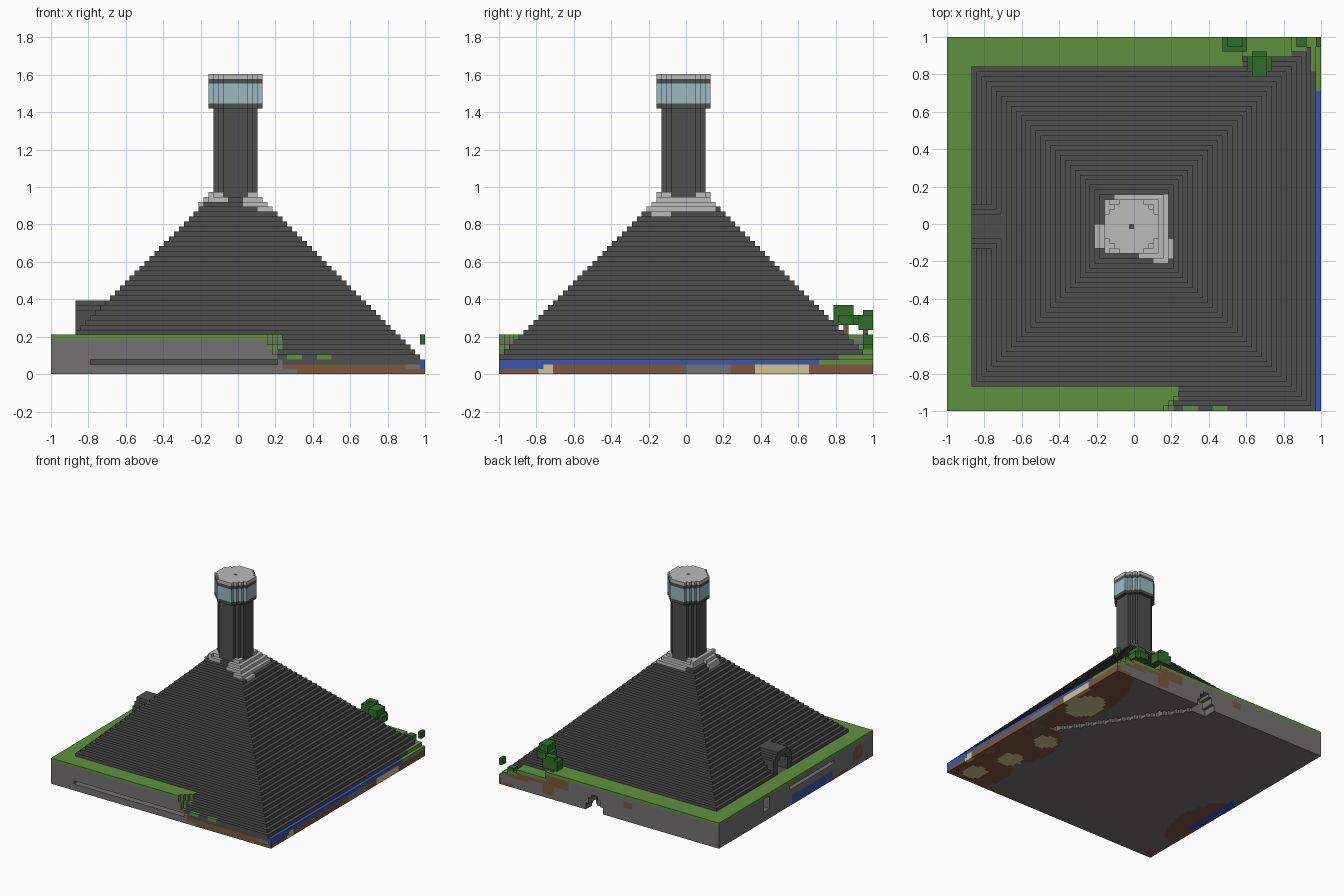
import bpy, bmesh
from mathutils import Vector

cube = bpy.data.objects.get("Cube")
if cube:
    bpy.data.objects.remove(cube, do_unlink=True)

N = 76             # blocks along each side of the plot
V = 2 / N          # block size
C = 37             # block column at the centre of the mountain

PALETTE = {
    "dark_stone": "4e4e4e", "stone": "757171", "grass": "5f9040",
    "leaf_green": "2f6d2a", "water_blue": "3a56b2", "pale_glass": "9bb9c1",
    "light_stone": "babcbc", "earth_brown": "7d573c", "sand": "d2c294",
}


def make_material(name, code):
    rgb = [int(code[n:n + 2], 16) / 255 for n in (0, 2, 4)]
    linear = [((c + 0.055) / 1.055) ** 2.4 for c in rgb] + [1]
    mat = bpy.data.materials.new(name)
    mat.use_nodes = True
    mat.diffuse_color = linear
    bsdf = mat.node_tree.nodes["Principled BSDF"]
    bsdf.inputs["Base Color"].default_value = linear
    bsdf.inputs["Roughness"].default_value = 0.9
    return mat


MATS = {name: make_material(name, code) for name, code in PALETTE.items()}
blocks = {}        # (i, j, k) -> (part, colour)


def fill(part, colour, xs, ys, zs, rule=lambda x, y, k: True):
    """Fill inclusive block ranges; the rule sees offsets from the centre."""
    for i in range(xs[0], xs[1] + 1):
        for j in range(ys[0], ys[1] + 1):
            for k in range(zs[0], zs[1] + 1):
                if rule(i - C, j - C, k):
                    blocks[i, j, k] = (part, colour)


def carve(xs, ys, zs, rule=lambda x, y, k: True):
    for i in range(xs[0], xs[1] + 1):
        for j in range(ys[0], ys[1] + 1):
            for k in range(zs[0], zs[1] + 1):
                if rule(i - C, j - C, k):
                    blocks.pop((i, j, k), None)


def paint(colour, xs, ys, zs, rule=lambda x, y, k: True):
    for i in range(xs[0], xs[1] + 1):
        for j in range(ys[0], ys[1] + 1):
            for k in range(zs[0], zs[1] + 1):
                if (i, j, k) in blocks and rule(i - C, j - C, k):
                    blocks[i, j, k] = (blocks[i, j, k][0], colour)


def disc(diameter):
    return lambda x, y, k: x * x + y * y <= diameter * diameter / 4


def ellipse(cx, cy, rx, ry):
    """Rule for an oval patch, given in plot units."""
    def rule(x, y, k):
        px, py = (x + C + 0.5) * V - 1, (y + C + 0.5) * V - 1
        return ((px - cx) / rx) ** 2 + ((py - cy) / ry) ** 2 <= 1
    return rule


FULL = (0, N - 1)

# Stepped mountain
fill("mountain", "dark_stone", FULL, FULL, (3, 36),
     lambda x, y, k: max(abs(x), abs(y)) <= 40 - k)

# Light rubble around the foot of the tower
def rubble(x, y, k):
    reach = 5
    if x > 0 and -6 <= y <= -3:
        reach = 8
    elif (x > 4 and y < 7) or (x < -4 and -4 <= y <= 0):
        reach = 7
    elif y > 4 and x > -4:
        reach = 6
    if y < -3 and abs(x) <= 1:
        reach = 0
    d = max(abs(x), abs(y))
    return d <= reach and 40 - k <= d <= 40 - k + (x < -4)


fill("tower_rubble", "light_stone", (C - 9, C + 9), (C - 9, C + 9), (32, 36), rubble)

# Tower shaft and wider lookout room
for part, colour, diameter, levels in (
        ("tower_shaft", "dark_stone", 9, (36, 53)),
        ("lookout_floor", "dark_stone", 11, (54, 54)),
        ("lookout_glass", "pale_glass", 11, (55, 58)),
        ("lookout_lintel", "dark_stone", 11, (59, 59)),
        ("lookout_roof", "light_stone", 11, (60, 60))):
    fill(part, colour, (C - 5, C + 5), (C - 5, C + 5), levels, disc(diameter))
paint("dark_stone", (C, C), (C, C), (60, 60))

# Arched entrance on the right flank
fill("entrance", "dark_stone", (5, 13), (C - 4, C + 4), (8, 14),
     lambda x, y, k: abs(y) <= min(4, 16 - k))
carve((5, 10), (C - 2, C + 2), (8, 12), lambda x, y, k: abs(y) <= min(2, 13 - k))


# Ground, high behind and to the right, falling to the waterside
def ground_height(i, j):
    if i == N - 1:
        return 3
    if i < 5:
        return 8
    if j >= 69:
        return 8 if i < 60 else 6 if i < 70 else 5 if i < 73 else 4
    if j < 5:
        return max(3, 8 - 2 * max(0, int(i - 43 - 0.7 * j)))
    return 3


for i in range(N):
    for j in range(N):
        top = ground_height(i, j)
        fill("ground", "stone", (i, i), (j, j), (0, top - 1))
        if top > 3:
            fill("ground", "grass", (i, i), (j, j), (top - 1, top - 1))
fill("ground", "grass", (48, 50), (0, 0), (3, 3))
fill("ground", "grass", (54, 56), (0, 0), (3, 3))

# Earth, sand and stone showing on the cut sides
paint("earth_brown", (47, 75), (0, 0), (0, 1))
paint("dark_stone", (47, 74), (0, 0), (2, 2))
paint("stone", (45, 49), (0, 0), (0, 0))
paint("stone", (72, 74), (0, 0), (1, 1))
paint("earth_brown", (75, 75), FULL, (0, 1))
paint("stone", (75, 75), (38, 46), (0, 1))
paint("sand", (75, 75), (52, 62), (0, 1))
paint("sand", (75, 75), (8, 10), (0, 1))
paint("water_blue", (75, 75), (0, 8), (1, 1))
paint("water_blue", (75, 75), (0, 64), (2, 2))
paint("grass", (75, 75), (65, 75), (2, 2))
paint("earth_brown", (52, 75), (75, 75), (1, 6),
      lambda x, y, k: k >= (1 if 20 <= x <= 23 else 4 - (x > 28)) and k < ground_height(x + C, 75) - 1)
paint("earth_brown", (30, 32), (75, 75), (4, 5))
paint("earth_brown", (0, 0), (5, 9), (2, 5), lambda x, y, k: abs(y + 30) + abs(k - 3) < 4)

# Patches on the underside
for cx, cy, rx, ry in ((0.92, 0.5, 0.24, 0.5), (0.8, -0.3, 0.22, 0.3), (0.85, -0.8, 0.25, 0.25),
                       (-0.95, -0.35, 0.18, 0.35), (-1, -1, 0.1, 0.1)):
    paint("earth_brown", (0, 74), (1, 75), (0, 0), ellipse(cx, cy, rx, ry))
for cx, cy, rx, ry in ((0.84, 0.43, 0.13, 0.17), (0.73, -0.17, 0.09, 0.09),
                       (0.76, -0.54, 0.09, 0.09), (0.84, -0.86, 0.09, 0.09)):
    paint("sand", (0, 74), (1, 75), (0, 0), ellipse(cx, cy, rx, ry))

# Pool and openings in the right side
paint("water_blue", (0, 2), (20, 39), (0, 2))
carve((0, 1), (19, 40), (5, 5))
carve((0, 4), (51, 53), (3, 6))

# Long slot in the front wall
carve((8, 45), (0, 1), (2, 2))
paint("dark_stone", (8, 45), (2, 2), (2, 2))

# Cave mouth at the back and the tunnel running under the plot
carve((40, 45), (72, 75), (0, 4), lambda x, y, k: abs(x - 5.5) <= 3 - k // 2)
carve((40, 72), (38, 75), (0, 1),
      lambda x, y, k: abs(x - 6 - (38 - y) * 0.68) <= 1.2)

# Trees at the back
fill("tree_trunk", "earth_brown", (63, 63), (70, 70), (6, 10))
fill("tree_leaves", "leaf_green", (61, 65), (68, 72), (10, 11),
     lambda x, y, k: abs(x - 26) + abs(y - 33) < 4)
fill("tree_leaves", "leaf_green", (62, 64), (68, 71), (12, 13))
fill("small_tree_trunk", "earth_brown", (58, 58), (74, 74), (8, 9))
fill("small_tree_leaves", "leaf_green", (56, 60), (73, 75), (9, 11))
fill("small_tree_leaves", "leaf_green", (57, 59), (74, 75), (12, 12))
fill("corner_leaves", "leaf_green", (75, 75), (74, 75), (6, 7))
fill("corner_bush", "leaf_green", (71, 72), (74, 75), (5, 5))


# Turn every part into a mesh of its exposed block faces
SIDES = [(axis, sign) for axis in range(3) for sign in (0, 1)]


def build_part(part):
    colours = list(PALETTE)
    bm = bmesh.new()
    verts = {}

    def corner(p):
        if p not in verts:
            verts[p] = bm.verts.new(Vector(p) * V - Vector((1, 1, 0)))
        return verts[p]

    for cell, (owner, colour) in blocks.items():
        if owner != part:
            continue
        for axis, sign in SIDES:
            near = list(cell)
            near[axis] += 2 * sign - 1
            if tuple(near) in blocks:
                continue
            u, w = (axis + 1) % 3, (axis + 2) % 3
            loop = []
            for a, b in ((0, 0), (1, 0), (1, 1), (0, 1)):
                p = list(cell)
                p[axis] += sign
                p[u] += a
                p[w] += b
                loop.append(corner(tuple(p)))
            face = bm.faces.new(loop if sign else loop[::-1])
            face.material_index = colours.index(colour)
    mesh = bpy.data.meshes.new(part)
    bm.to_mesh(mesh)
    bm.free()
    for name in colours:
        mesh.materials.append(MATS[name])
    bpy.context.collection.objects.link(bpy.data.objects.new(part, mesh))


for part in dict.fromkeys(owner for owner, colour in blocks.values()):
    build_part(part)
